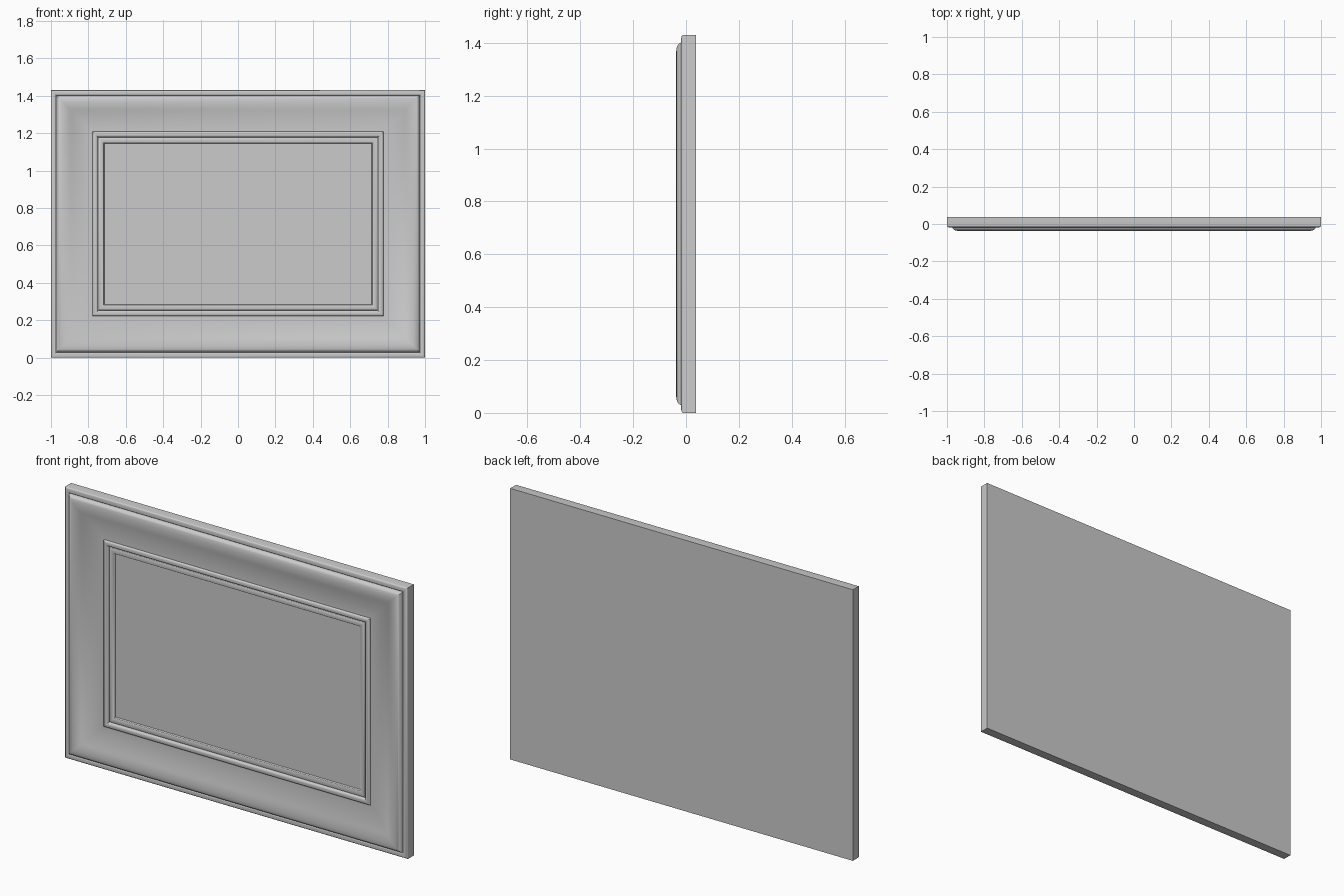
import bpy
import bmesh
import math

W, H = 1.0, 1.43      # half width, full height
BACK = 0.037

cube = bpy.data.objects.get("Cube")
if cube:
    bpy.data.objects.remove(cube)

grey = bpy.data.materials.new("plain grey")
grey.use_nodes = True
colour = (0.6, 0.6, 0.6, 1)
grey.diffuse_color = colour
grey.node_tree.nodes["Principled BSDF"].inputs["Base Color"].default_value = colour


def sweep(name, profile, cap_first, cap_last):
    """Sweep a (inset, depth) profile round the rectangle with mitred corners."""
    bm = bmesh.new()
    rings = []
    for d, y in profile:
        x = W - d
        corners = [(-x, d), (x, d), (x, H - d), (-x, H - d)]
        rings.append([bm.verts.new((px, y, pz)) for px, pz in corners])
    for a, b in zip(rings, rings[1:]):
        for i in range(4):
            j = (i + 1) % 4
            bm.faces.new((a[i], a[j], b[j], b[i]))
    if cap_first:
        bm.faces.new(rings[0][::-1])
    if cap_last:
        bm.faces.new(rings[-1])
    mesh = bpy.data.meshes.new(name)
    bm.to_mesh(mesh)
    bm.free()
    mesh.materials.append(grey)
    obj = bpy.data.objects.new(name, mesh)
    bpy.context.collection.objects.link(obj)
    bpy.ops.object.select_all(action='DESELECT')
    obj.select_set(True)
    bpy.context.view_layer.objects.active = obj
    bpy.ops.object.shade_smooth_by_angle(angle=math.radians(30))
    return obj


def arc(cd, cy, rd, ry, start, end, steps=8):
    """Elliptical arc in profile space; 90 degrees points to the front."""
    angles = [math.radians(start + (end - start) * i / steps) for i in range(steps + 1)]
    return [(cd + rd * math.cos(t), cy - ry * math.sin(t)) for t in angles]


# Moulding: rim bead, rounded hump, wide cove, two inner beads
profile = [(0, BACK)]
profile += arc(0.012, -0.010, 0.012, 0.008, 180, 90, 5)
profile += arc(0.019, -0.010, 0.009, 0.008, 90, 20, 4)
profile += arc(0.062, -0.014, 0.034, 0.023, 180, 90, 8)
profile += [(0.062 + 0.04 * t, -0.037 + 0.008 * t * t) for t in (0.25, 0.5, 0.75, 1)]
profile += [(0.22 - 0.118 * (1 - t), -0.006 - 0.023 * (1 - t) ** 2)
            for t in (i / 10 for i in range(1, 11))]
profile += arc(0.236, -0.006, 0.014, 0.009, 180, 0, 8)
profile += [(0.252, -0.002)]
profile += arc(0.268, -0.002, 0.015, 0.007, 180, 0, 8)
profile += [(0.285, 0.002)]
sweep("moulded_frame", profile, True, False)

# Flat centre panel
sweep("centre_panel", [(0.285, 0.002)], False, True)
